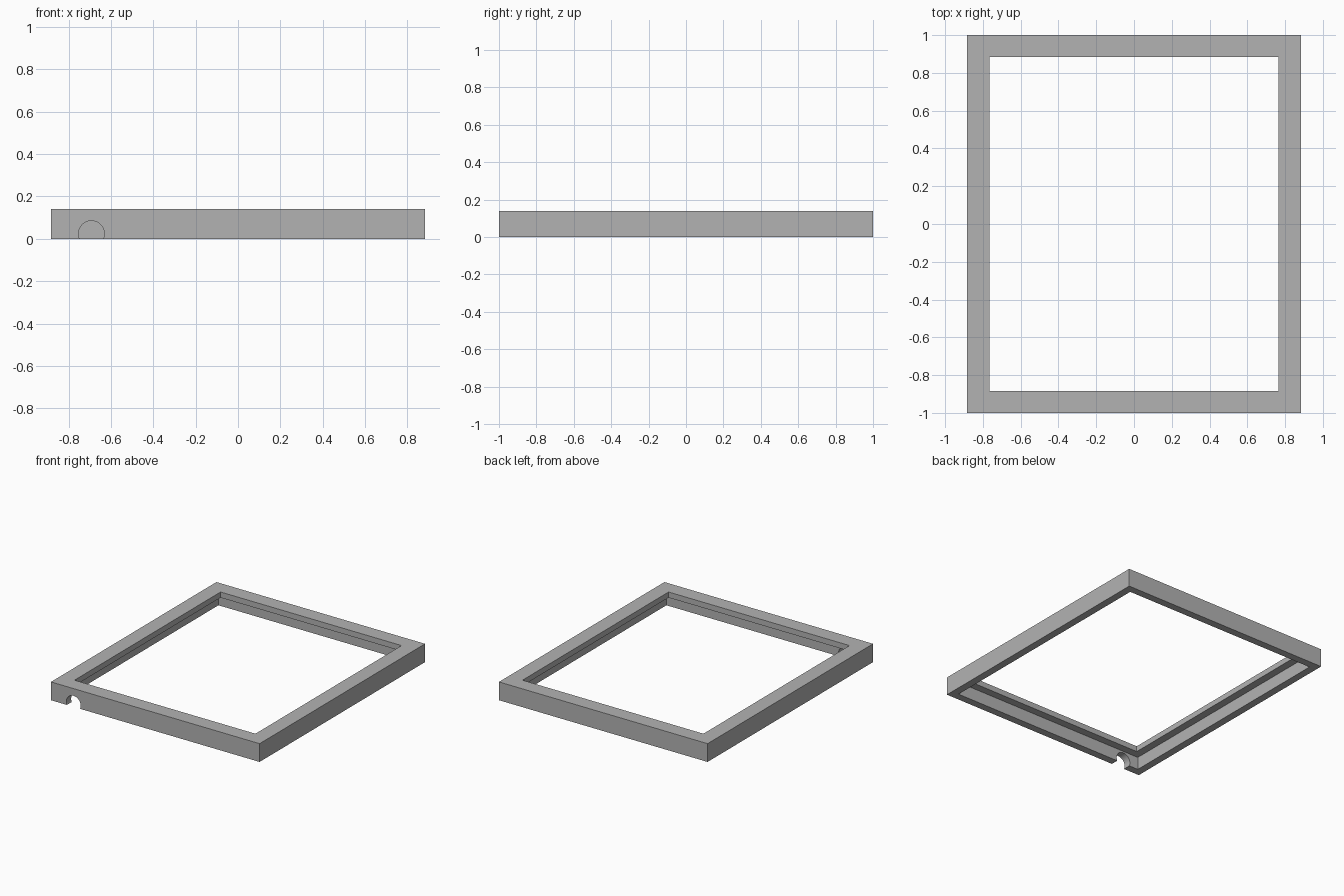
import bpy
import bmesh
import math

HALF_X, HALF_Y, HEIGHT = 0.883, 1.0, 0.14
LIP, WALL, LEDGE_Z = 0.117, 0.058, 0.097

default = bpy.data.objects.get("Cube")
if default:
    bpy.data.objects.remove(default, do_unlink=True)

# Single grey material
grey = bpy.data.materials.new("Mid grey")
grey.use_nodes = True
colour = (0.45, 0.45, 0.45, 1)
grey.diffuse_color = colour
grey.node_tree.nodes["Principled BSDF"].inputs["Base Color"].default_value = colour


def make_frame(name, profile):
    """Sweep a closed (inset, z) profile around the rectangle with mitred corners."""
    bm = bmesh.new()
    rings = []
    for inset, z in profile:
        x, y = HALF_X - inset, HALF_Y - inset
        rings.append([bm.verts.new((sx * x, sy * y, z))
                      for sx, sy in ((-1, -1), (1, -1), (1, 1), (-1, 1))])
    for i, ring in enumerate(rings):
        following = rings[(i + 1) % len(rings)]
        for j in range(4):
            k = (j + 1) % 4
            bm.faces.new((ring[j], ring[k], following[k], following[j]))
    bmesh.ops.recalc_face_normals(bm, faces=bm.faces)
    mesh = bpy.data.meshes.new(name)
    bm.to_mesh(mesh)
    bm.free()
    mesh.materials.append(grey)
    obj = bpy.data.objects.new(name, mesh)
    bpy.context.collection.objects.link(obj)
    return obj


# Frame: thin outer wall with an overhanging lip around the opening
frame = make_frame("rebated_frame", [
    (0, 0), (0, HEIGHT), (LIP, HEIGHT),
    (LIP, LEDGE_Z), (WALL, LEDGE_Z), (WALL, 0)])

# Round cable notch through the front wall
bpy.ops.mesh.primitive_cylinder_add(
    vertices=48, radius=0.061, depth=0.1,
    location=(-0.692, -HALF_Y + 0.02, 0.024), rotation=(math.pi / 2, 0, 0))
cutter = bpy.context.object
cutter.name = "notch_cutter"
cutter.hide_render = True
cutter.data.materials.append(grey)

cut = frame.modifiers.new("Notch", "BOOLEAN")
cut.operation = "DIFFERENCE"
cut.solver = "EXACT"
cut.object = cutter

# Apply the cut and discard the cutter
bpy.ops.object.select_all(action="DESELECT")
frame.select_set(True)
bpy.context.view_layer.objects.active = frame
bpy.ops.object.modifier_apply(modifier=cut.name)
bpy.data.objects.remove(cutter, do_unlink=True)

# Smooth the curved notch, keep the frame edges crisp
bpy.ops.object.shade_smooth_by_angle(angle=math.radians(30))
